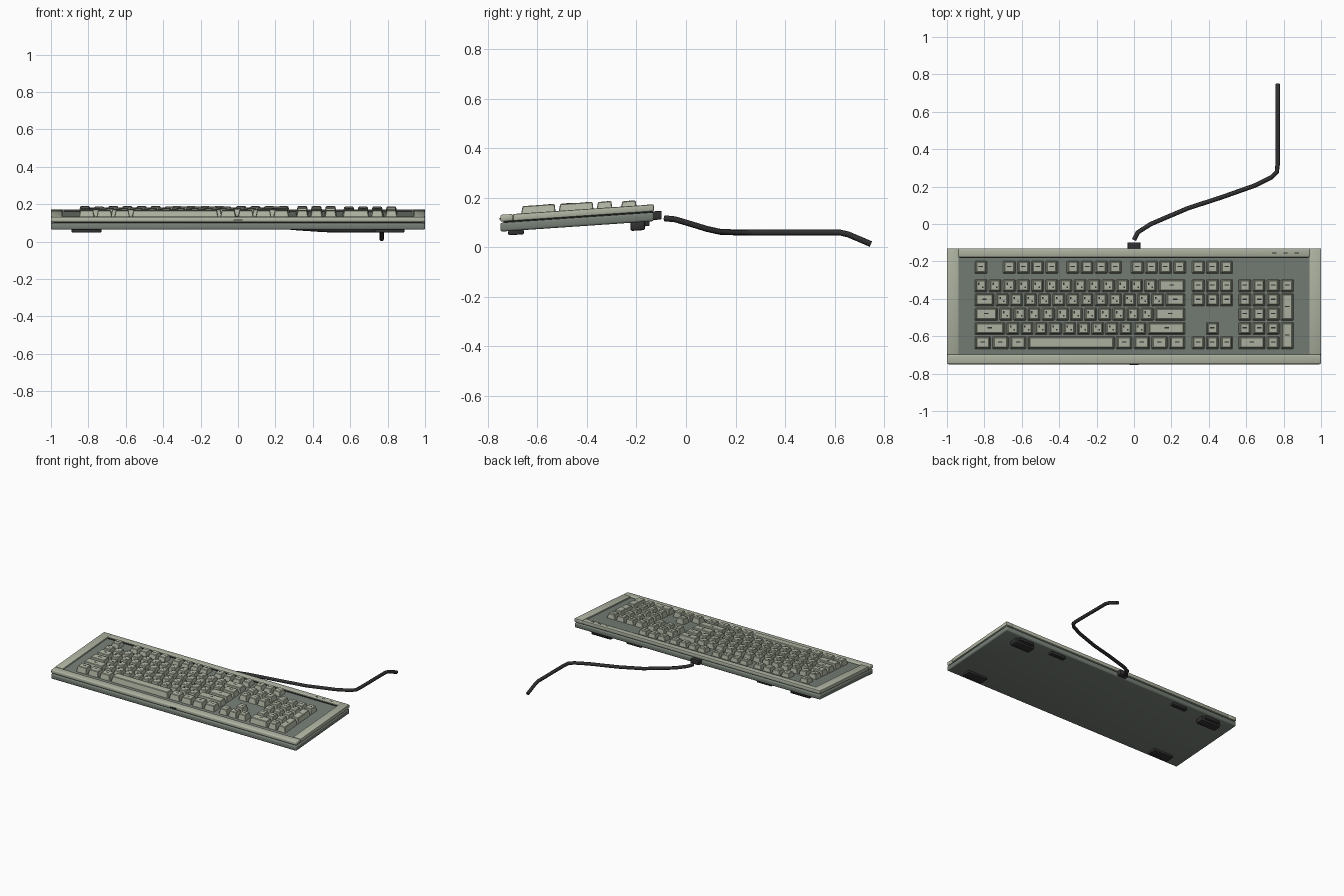
import bpy, bmesh
from mathutils import Vector

cube = bpy.data.objects.get("Cube")
if cube:
    bpy.data.objects.remove(cube, do_unlink=True)

FRONT, BACK = -0.75, -0.13
SLOPE = 0.068      # rise of the keyboard towards the back
U = 0.0756         # key pitch
PLATE_Z = 0.121


def material(name, rgb):
    m = bpy.data.materials.new(name)
    m.use_nodes = True
    m.diffuse_color = (*rgb, 1)
    bsdf = m.node_tree.nodes["Principled BSDF"]
    bsdf.inputs["Base Color"].default_value = (*rgb, 1)
    bsdf.inputs["Roughness"].default_value = 0.7
    return m


LIGHT = material("pale grey green", (0.43, 0.46, 0.365))
DARK = material("dark grey green", (0.18, 0.21, 0.18))
BLACK = material("soft black", (0.03, 0.03, 0.03))


def add_block(bm, x, y, z, bevel=0, taper=0, segments=1):
    """Box from three (low, high) ranges, optionally narrowed at the top."""
    part = bmesh.new()
    bmesh.ops.create_cube(part, size=1)
    for v in part.verts:
        t = taper if v.co.z > 0 else 0
        sx, sy = (1 if v.co.x > 0 else -1), (1 if v.co.y > 0 else -1)
        v.co = Vector((x[v.co.x > 0] - sx * t,
                       y[v.co.y > 0] - sy * t * (0.6 if sy > 0 else 1),
                       z[v.co.z > 0]))
    if bevel:
        edges = part.edges[:]
        if taper:
            edges = [e for e in edges if max(v.co.z for v in e.verts) > z[0] + 1e-5]
        bmesh.ops.bevel(part, geom=edges, offset=bevel, segments=segments,
                        profile=0.5, affect='EDGES')
    mesh = bpy.data.meshes.new("part")
    part.to_mesh(mesh)
    part.free()
    bm.from_mesh(mesh)
    bpy.data.meshes.remove(mesh)


def finish(name, bm, mat, smooth=False):
    """Lean the part with the keyboard and make it an object."""
    for v in bm.verts:
        v.co.z += SLOPE * (v.co.y - FRONT)
    mesh = bpy.data.meshes.new(name)
    bm.to_mesh(mesh)
    bm.free()
    mesh.materials.append(mat)
    ob = bpy.data.objects.new(name, mesh)
    bpy.context.collection.objects.link(ob)
    if smooth:
        bpy.ops.object.select_all(action='DESELECT')
        ob.select_set(True)
        bpy.context.view_layer.objects.active = ob
        bpy.ops.object.shade_smooth_by_angle(angle=0.6)
    return ob


def block(name, mat, x, y, z, bevel=0, segments=2, mirror=False):
    bm = bmesh.new()
    add_block(bm, x, y, z, bevel, segments=segments)
    if mirror:
        add_block(bm, (-x[1], -x[0]), y, z, bevel, segments=segments)
    return finish(name, bm, mat, bevel > 0)


# Case: lower tray, recessed seam, upper frame and key plate
block("lower_case", DARK, (-1, 1), (FRONT, BACK), (0.063, 0.099), 0.009, 3)
block("case_seam", BLACK, (-0.985, 0.985), (-0.737, -0.143), (0.09, 0.112))
block("front_frame_bar", LIGHT, (-1, 1), (FRONT, -0.698), (0.103, 0.131), 0.008, 3)
block("back_frame_bar", LIGHT, (-0.94, 0.94), (-0.178, BACK), (0.103, 0.131), 0.006)
block("side_frame_rails", LIGHT, (0.937, 1), (-0.699, BACK), (0.103, 0.131), 0.005,
      mirror=True)
block("key_plate", DARK, (-0.945, 0.945), (-0.71, -0.165), (0.106, PLATE_Z))
block("back_groove", BLACK, (-0.93, 0.93), (-0.183, -0.178), (0.12, 0.126))
block("front_badge", BLACK, (-0.025, 0.025), (-0.753, -0.745), (0.112, 0.119))

# Status lights on the back bar
lights = bmesh.new()
for x in (0.75, 0.81, 0.87):
    add_block(lights, (x - 0.011, x + 0.011), (-0.158, -0.152), (0.13, 0.132))
finish("status_lights", lights, BLACK)

# Feet and rear stand legs
block("front_feet", BLACK, (0.73, 0.89), (-0.718, -0.655), (0.046, 0.066), 0.005,
      mirror=True)
block("rear_feet", BLACK, (0.73, 0.89), (-0.225, -0.165), (0.03, 0.066), 0.008,
      mirror=True)
block("rear_foot_hinges", BLACK, (0.75, 0.87), (-0.2, -0.147), (0.045, 0.066), 0.004,
      mirror=True)
block("rear_clips", BLACK, (0.47, 0.59), (-0.18, -0.15), (0.046, 0.066), 0.003,
      mirror=True)

# Keys: each row lists (start, width) in key units; rows run back to front
ROW_Y = (-0.232, -0.33, -0.406, -0.483, -0.559, -0.635)
ROW_TOP = (0.152, 0.156, 0.158, 0.159, 0.160, 0.160)


def run(start, *widths):
    keys = []
    for w in widths:
        keys.append((start, w))
        start += w
    return keys


ones = lambda n: [1] * n
main_rows = [
    run(0, 1) + run(2, *ones(4)) + run(6.5, *ones(4)) + run(11.05, *ones(4)),
    run(0, *ones(13), 2),
    run(0, 1.5, *ones(12), 1.5),
    run(0, 1.75, *ones(11), 2.25),
    run(0, 2.25, *ones(10), 2.75),
    run(0, 1.25, 1.25, 1.25, 6.25, *[1.25] * 4),
]
navigation_rows = [run(0, *ones(3))] * 3 + [[], [(1, 1)], run(0, *ones(3))]
number_rows = [[], run(0, *ones(4)), run(0, *ones(3)), run(0, *ones(3)),
               run(0, *ones(3)), run(0, 2, 1)]

marks = bmesh.new()


def mark(x, y, w, h, z):
    add_block(marks, (x - w / 2, x + w / 2), (y - h / 2, y + h / 2), (z - 0.001, z + 0.0006))


def add_key(bm, left, row, start, width, last_row=None, letters=False):
    x = (left + start * U + 0.0045, left + (start + width) * U - 0.0045)
    y = (ROW_Y[last_row or row] - 0.0335, ROW_Y[row] + 0.0335)
    top = ROW_TOP[row]
    add_block(bm, x, y, (PLATE_Z - 0.002, top), 0.003, 0.0085)
    cx, cy = sum(x) / 2, sum(y) / 2
    if width > 5:
        return
    if letters and width == 1:
        mark(cx - 0.011, cy + 0.011, 0.008, 0.012, top)
        mark(cx + 0.009, cy - 0.007, 0.008, 0.008, top)
    else:
        mark(cx, cy + 0.004, 0.024, 0.006, top)


def key_block(name, left, rows, tall=(), letters=False):
    bm = bmesh.new()
    for row, keys in enumerate(rows):
        for start, width in keys:
            add_key(bm, left, row, start, width, letters=letters and row > 0)
    for start, first, last in tall:
        add_key(bm, left, first, start, 1, last)
    finish(name, bm, LIGHT)


key_block("main_keys", -0.856, main_rows, letters=True)
key_block("navigation_keys", 0.306, navigation_rows)
key_block("number_pad_keys", 0.555, number_rows, tall=((3, 2, 3), (3, 4, 5)))
finish("key_marks", marks, BLACK)

# Cable socket and trailing cable
block("cable_socket", BLACK, (-0.035, 0.035), (-0.16, -0.098), (0.068, 0.103), 0.006)

path = [(0, -0.085, 0.117), (0.02, -0.045, 0.113), (0.09, 0, 0.1), (0.29, 0.085, 0.074),
        (0.46, 0.14, 0.062), (0.65, 0.207, 0.06), (0.735, 0.25, 0.06),
        (0.764, 0.28, 0.06), (0.768, 0.32, 0.06), (0.768, 0.62, 0.06),
        (0.768, 0.655, 0.052), (0.768, 0.747, 0.013)]
curve = bpy.data.curves.new("cable", 'CURVE')
curve.dimensions = '3D'
curve.bevel_depth = 0.012
curve.bevel_resolution = 2
curve.use_fill_caps = True
spline = curve.splines.new('POLY')
spline.points.add(len(path) - 1)
for point, co in zip(spline.points, path):
    point.co = (*co, 1)
spline.use_smooth = True
curve.materials.append(BLACK)
bpy.context.collection.objects.link(bpy.data.objects.new("cable", curve))
